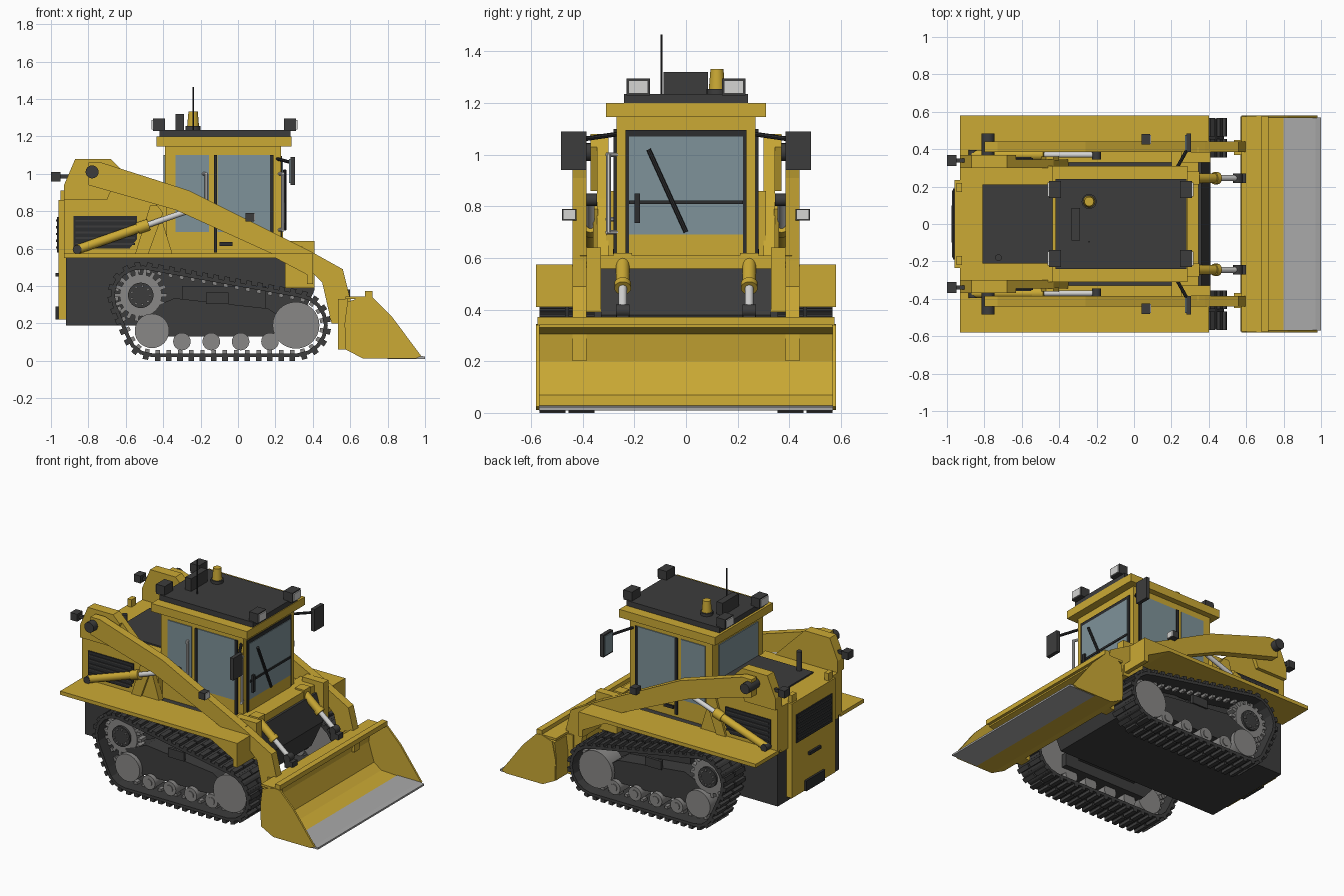
import bpy, bmesh, math
from mathutils import Vector, Matrix
from mathutils.geometry import convex_hull_2d

if "Cube" in bpy.data.objects:
    bpy.data.objects.remove(bpy.data.objects["Cube"])


def material(name, *rgb):
    m = bpy.data.materials.new(name)
    m.use_nodes = True
    m.diffuse_color = (*rgb, 1)
    m.node_tree.nodes["Principled BSDF"].inputs["Base Color"].default_value = (*rgb, 1)
    return m


yellow = material("machine yellow", .6, .4, .035)
dark = material("charcoal", .046, .046, .046)
black = material("black trim", .025, .026, .028)
glass = material("blue grey glass", .21, .29, .32)
grey = material("wheel grey", .25, .245, .24)
steel = material("worn steel", .4, .4, .4)
white = material("light white", .66, .66, .65)


def finish(name, bm, mat, mirror=False, smooth=False):
    bmesh.ops.recalc_face_normals(bm, faces=bm.faces)
    mesh = bpy.data.meshes.new(name)
    bm.to_mesh(mesh)
    bm.free()
    mesh.materials.append(mat)
    ob = bpy.data.objects.new(name, mesh)
    bpy.context.collection.objects.link(ob)
    if smooth:
        bpy.context.view_layer.objects.active = ob
        ob.select_set(True)
        bpy.ops.object.shade_smooth_by_angle(angle=math.radians(35))
        ob.select_set(False)
    if mirror:
        mod = ob.modifiers.new("Mirror", 'MIRROR')
        mod.use_axis = (False, True, False)
        mod.use_mirror_merge = False
    return ob


def cube(bm, center, size, turn=Matrix()):
    m = Matrix.Translation(center) @ turn.to_4x4() @ Matrix.Diagonal((*size, 1))
    bmesh.ops.create_cube(bm, size=1, matrix=m)


def box(name, xs, ys, zs, mat, mirror=False):
    bm = bmesh.new()
    spans = (xs, ys, zs)
    cube(bm, [sum(s) / 2 for s in spans], [s[1] - s[0] for s in spans])
    return finish(name, bm, mat, mirror)


def prism(name, profile, ys, mat, mirror=False):
    # side profile in x and z, extruded across y
    bm = bmesh.new()
    face = bm.faces.new([bm.verts.new((x, ys[0], z)) for x, z in profile])
    new = bmesh.ops.extrude_face_region(bm, geom=[face])["geom"]
    verts = [v for v in new if isinstance(v, bmesh.types.BMVert)]
    bmesh.ops.translate(bm, verts=verts, vec=(0, ys[1] - ys[0], 0))
    return finish(name, bm, mat, mirror)


def rod(name, a, b, r, mat, mirror=False, r2=None, sides=20):
    a, b = Vector(a), Vector(b)
    turn = (b - a).to_track_quat('Z', 'Y').to_matrix().to_4x4()
    bm = bmesh.new()
    bmesh.ops.create_cone(bm, cap_ends=True, segments=sides, radius1=r, radius2=r if r2 is None else r2,
                          depth=(b - a).length, matrix=Matrix.Translation((a + b) / 2) @ turn)
    return finish(name, bm, mat, mirror, True)


def disc(name, x, z, r, ys, mat, sides=32):
    return rod(name, (x, ys[0], z), (x, ys[1], z), r, mat, True, sides=sides)


# Chassis, fenders and rear body
prism("chassis", [(-.92, .19), (.32, .19), (.41, .38), (.36, .56), (-.92, .56)], (-.33, .33), dark)
prism("fender", [(-.93, .55), (.2, .55), (.37, .46), (.37, .41), (.4, .41), (.4, .575), (-.93, .575)],
      (.33, .58), yellow, True)
box("front_cross_member", (.2, .345), (-.41, .41), (.55, .61), yellow)
box("front_side_block", (.25, .41), (.33, .385), (.39, .64), yellow, True)
box("engine_body", (-.93, -.38), (-.31, .31), (.55, .86), yellow)
box("hood_panel", (-.81, -.39), (-.21, .21), (.86, .87), dark)
rod("exhaust", (-.725, -.18, .86), (-.725, -.18, 1), .018, dark)
box("rear_door", (-.96, -.92), (-.235, .235), (.22, .86), yellow)
box("rear_grille", (-.967, -.958), (-.19, .19), (.58, .77), black)
for i in range(5):
    z = .6 + i * .036
    box("rear_grille_slat", (-.972, -.965), (-.18, .18), (z, z + .012), dark)
box("rear_handle", (-.975, -.955), (-.06, .06), (.45, .47), black)
box("rear_hitch", (-.975, -.955), (-.1, .1), (.22, .29), black)
box("rear_hinge", (-.95, -.92), (.17, .22), (.86, .91), yellow, True)

# Loader towers with side grilles and rear lamps
prism("tower", [(-.93, .57), (-.93, .94), (-.87, 1.08), (-.68, 1.08), (-.63, 1.03), (-.43, .83), (-.35, .57)],
      (.3, .345), yellow, True)
prism("tower_head", [(-.93, .86), (-.93, .94), (-.87, 1.08), (-.68, 1.08), (-.63, 1.03), (-.7, .86)],
      (.345, .37), yellow, True)
prism("tower_brace", [(-.55, .57), (-.47, .83), (-.43, .83), (-.4, .79), (-.48, .57)], (.34, .36), yellow, True)
prism("side_grille", [(-.88, .6), (-.88, .775), (-.54, .775), (-.54, .65), (-.58, .6)], (.345, .352), black, True)
for i in range(5):
    z = .62 + i * .031
    box("side_grille_slat", (-.87, -.55), (.35, .357), (z, z + .01), dark, True)
box("rear_lamp", (-1, -.95), (.31, .37), (.96, 1.01), dark, True)
box("rear_lamp_bracket", (-.955, -.9), (.33, .35), (.975, .995), dark, True)

# Lift arms
prism("lift_arm", [(-.8, .94), (-.8, 1.06), (-.73, 1.06), (-.26, .91), (.38, .59), (.56, .49), (.605, .31), (.605, .2),
                   (.5, .2), (.45, .42), (.4, .47), (.22, .555), (0, .655), (-.33, .805)], (.385, .44), yellow, True)
box("bucket_coupler", (.535, .585), (.37, .45), (.06, .33), yellow, True)
disc("arm_pivot", -.78, 1.01, .035, (.34, .485), dark, 16)
box("arm_lamp", (.04, .085), (.425, .48), (.745, .79), dark, True)
box("arm_lamp_lens", (.085, .091), (.428, .477), (.748, .787), white, True)


def hydraulic(name, start, end, share, r):
    # barrel, gland and rod between two pins
    a, b = Vector(start), Vector(end)
    mid = a.lerp(b, share)
    rod(name + "_barrel", a, mid, r, yellow, True)
    rod(name + "_gland", a.lerp(b, share - .09), mid, r * 1.25, yellow, True)
    rod(name + "_rod", mid, b, r * .62, white, True)
    for tag, p in (("base", a), ("end", b)):
        rod(name + "_pin_" + tag, p - Vector((0, r, 0)), p + Vector((0, r, 0)), r * .95, dark, True)


hydraulic("lift_cylinder", (-.86, .37, .595), (-.2, .37, .825), .58, .025)
hydraulic("tilt_cylinder", (.32, .245, .59), (.555, .245, .395), .55, .026)
box("tilt_bracket", (.28, .35), (.21, .28), (.56, .62), yellow, True)
box("tilt_link", (.54, .6), (.22, .27), (.33, .38), dark, True)

# Bucket
prism("bucket_shell", [(.7, .345), (.585, .315), (.57, .2), (.575, .06), (.67, .012), (.82, .012), (.82, .024),
                       (.68, .03), (.625, .07), (.585, .2), (.602, .305), (.7, .33)], (-.575, .575), yellow)
box("bucket_lip", (.68, .72), (-.575, .575), (.34, .372), yellow)
box("bucket_top", (.575, .7), (-.575, .575), (.33, .345), yellow)
prism("bucket_side", [(.58, .06), (.575, .2), (.6, .32), (.68, .345), (.72, .34), (.82, .24), (.98, .025),
                      (.95, .012), (.67, .012)], (.567, .58), yellow, True)
prism("cutting_edge", [(.8, .01), (1, .01), (1, .022), (.97, .028), (.8, .028)], (-.57, .57), steel)

# Cab
box("cab", (-.39, .23), (-.27, .27), (.56, 1.15), yellow)
box("cab_roof", (-.435, .285), (-.31, .31), (1.145, 1.2), yellow)
box("roof_plate", (-.42, .28), (-.24, .24), (1.2, 1.235), dark)
box("rear_side_window", (-.335, -.155), (.265, .276), (.69, 1.1), glass, True)
box("door_window", (-.11, .175), (.265, .276), (.69, 1.1), glass, True)
for x in (-.12, .18):
    box("door_seal", (x - .009, x + .009), (.265, .28), (.58, 1.1), black, True)
box("windshield_frame", (.225, .236), (-.235, .235), (.57, 1.095), black)
box("windshield", (.23, .24), (-.22, .22), (.69, 1.07), glass)
box("lower_front_panel", (.23, .24), (-.22, .22), (.57, .69), yellow)
box("windshield_bar", (.235, .246), (-.22, .22), (.808, .822), black)
rod("wiper", (.25, 0, .7), (.25, -.145, 1.02), .009, black, sides=8)
box("wiper_motor", (.235, .255), (-.2, -.178), (.735, .85), black)
box("rear_window", (-.397, -.385), (-.21, .21), (.87, 1.1), glass)
box("door_latch", (-.1, -.03), (.27, .283), (.615, .635), black, True)

# Grab handles on the entry side
for x, y, low in ((.24, -.3, .7), (-.17, -.3, .75)):
    rod("grab_handle", (x, y, low), (x, y, 1), .01, white, sides=10)
    for z in (low, 1):
        rod("grab_handle_mount", (x, y - .008, z), (x - .02, -.262, z), .009, white, sides=10)

# Mirrors
box("mirror", (.28, .305), (.385, .485), (.94, 1.09), dark, True)
box("mirror_glass", (.274, .281), (.393, .477), (.95, 1.08), glass, True)
rod("mirror_arm", (.21, .265, 1.08), (.285, .4, 1.06), .009, black, True, sides=8)

# Roof lamps, beacon, box and antenna
for name, inner, outer in (("front", .245, .31), ("rear", -.39, -.455)):
    xs = sorted((inner, outer))
    box(name + "_roof_lamp", xs, (.14, .23), (1.23, 1.295), dark, True)
    face = sorted((outer, outer + math.copysign(.007, outer)))
    box(name + "_roof_lamp_lens", face, (.147, .223), (1.237, 1.288), white, True)
box("roof_box", (-.335, -.29), (-.088, .085), (1.23, 1.32), dark)
rod("beacon_base", (-.24, .12, 1.23), (-.24, .12, 1.255), .04, dark)
rod("beacon", (-.24, .12, 1.25), (-.24, .12, 1.332), .032, yellow, r2=.025)
rod("antenna", (-.24, -.095, 1.23), (-.24, -.095, 1.465), .004, black, sides=8)

# Wheels inside the tracks: x, z and radius of the track line around each
sprocket, rear_idler, front_idler = (-.52, .35, .15), (-.46, .16, .13), (.31, .19, .16)
disc("front_idler", *front_idler[:2], .125, (.4, .53), grey)
disc("rear_idler", *rear_idler[:2], .092, (.4, .53), grey)
for i in range(4):
    disc("road_roller", -.3 + i * .157, .103, .047, (.4, .53), grey, 24)
    disc("roller_cap", -.3 + i * .157, .103, .025, (.53, .536), grey, 16)
disc("sprocket", *sprocket[:2], .112, (.43, .5), grey)
disc("sprocket_hub", *sprocket[:2], .068, (.36, .515), dark)
teeth, bolts = bmesh.new(), bmesh.new()
for i in range(18):
    turn = Matrix.Rotation(math.tau * i / 18, 3, 'Y')
    hub = Vector((sprocket[0], .465, sprocket[1]))
    cube(teeth, hub + turn @ Vector((.12, 0, 0)), (.04, .06, .02), turn)
    if i % 2 == 0:
        cube(bolts, hub + turn @ Vector((.05, .053, 0)), (.012, .012, .012), turn)
finish("sprocket_teeth", teeth, grey, True)
finish("hub_bolts", bolts, grey, True)
prism("track_frame", [(-.5, .27), (-.42, .3), (-.34, .335), (.16, .28), (.25, .22), (.25, .13), (-.38, .13)],
      (.36, .5), dark, True)
box("frame_cover", (-.17, -.05), (.49, .51), (.305, .365), dark, True)
box("track_axle_mount", (-.3, .15), (.3, .38), (.2, .4), dark, True)

# Track loop: links, cleats and guide lugs placed along the hull of the wheels
cloud = [Vector((x + r * math.cos(math.tau * k / 72), z + r * math.sin(math.tau * k / 72)))
         for x, z, r in (sprocket, rear_idler, front_idler) for k in range(72)]
loop = [cloud[i] for i in convex_hull_2d(cloud)]
lengths = [(loop[(i + 1) % len(loop)] - p).length for i, p in enumerate(loop)]
count = 46
pitch = sum(lengths) / count
centre = sum(loop, Vector((0, 0))) / len(loop)


def along(d):
    d %= sum(lengths)
    for i, length in enumerate(lengths):
        if d <= length:
            return loop[i].lerp(loop[(i + 1) % len(loop)], d / length)
        d -= length
    return loop[0]


links, cleats, lugs = bmesh.new(), bmesh.new(), bmesh.new()
for i in range(count):
    p, q = along(i * pitch), along((i + 1) * pitch)
    t = (q - p).normalized()
    n = Vector((t.y, -t.x))
    mid = (p + q) / 2
    if n.dot(mid - centre) < 0:
        n = -n
    turn = Matrix(((t.x, 0, n.x), (0, 1, 0), (t.y, 0, n.y)))

    def place(bm, y, out, size):
        c = mid + n * out
        cube(bm, (c.x, y, c.y), size, turn)

    place(links, .46, 0, (pitch * 1.1, .21, .02))
    place(cleats, .405, .019, (pitch * .5, .1, .022))
    place(cleats, .517, .019, (pitch * .5, .1, .022))
    place(lugs, .465, -.017, (pitch * .4, .04, .02))
finish("track_links", links, dark, True)
finish("track_cleats", cleats, dark, True)
finish("track_guide_lugs", lugs, grey, True)
